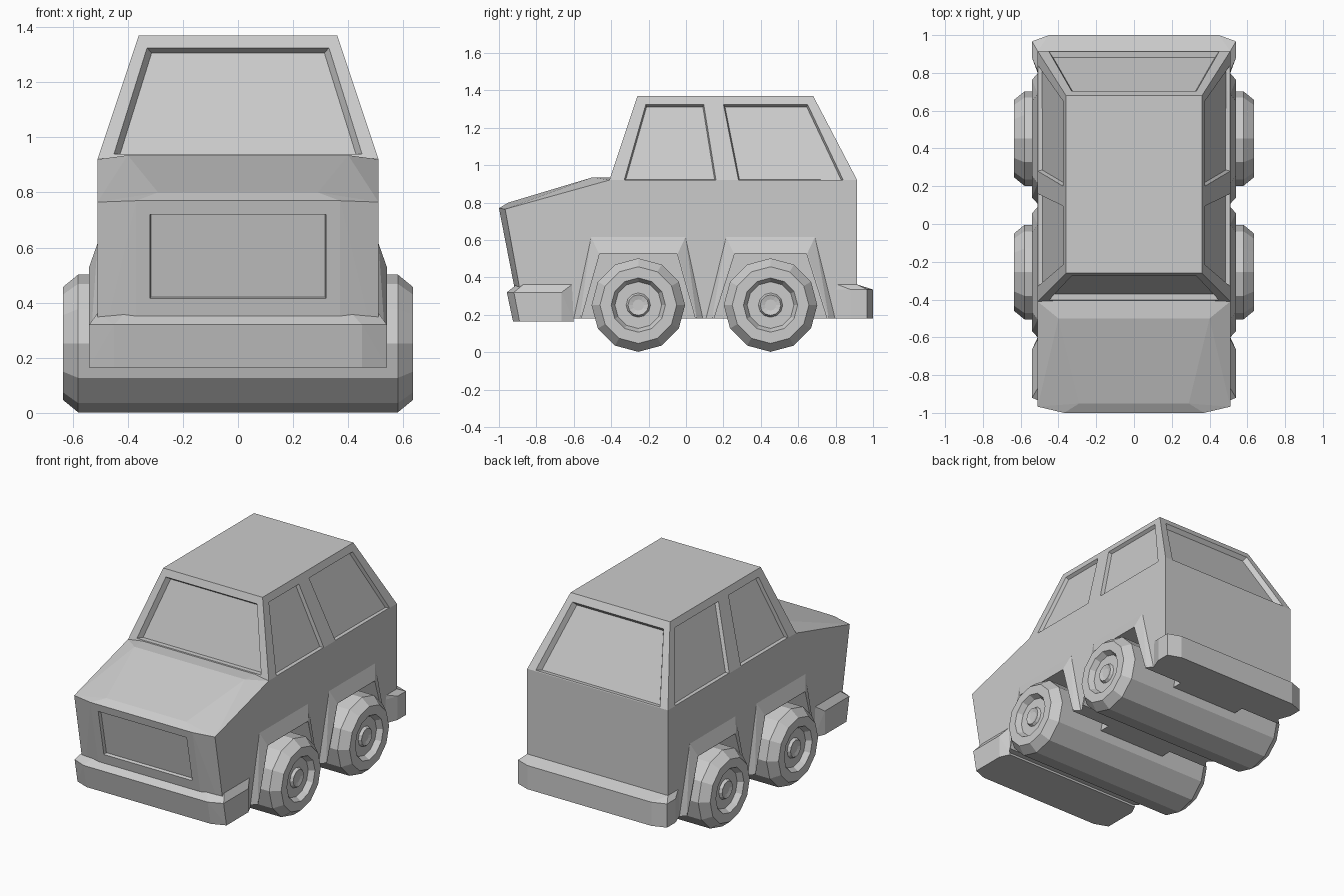
import bpy, bmesh, math
from mathutils import Vector

if "Cube" in bpy.data.objects:
    bpy.data.objects.remove(bpy.data.objects["Cube"])


def to_object(name, bm):
    bmesh.ops.recalc_face_normals(bm, faces=bm.faces)
    me = bpy.data.meshes.new(name)
    bm.to_mesh(me)
    bm.free()
    ob = bpy.data.objects.new(name, me)
    bpy.context.collection.objects.link(ob)
    return ob


def hull(name, pts):
    """Convex flat-faced solid around a handful of corner points."""
    bm = bmesh.new()
    for p in pts:
        bm.verts.new(p)
    bmesh.ops.convex_hull(bm, input=bm.verts[:])
    loose = [v for v in bm.verts if not v.link_faces]
    bmesh.ops.delete(bm, geom=loose, context='VERTS')
    bmesh.ops.dissolve_limit(bm, angle_limit=0.005, verts=bm.verts[:], edges=bm.edges[:])
    return to_object(name, bm)


def sym(pts):
    return [(s * x, y, z) for x, y, z in pts for s in (1, -1)]


def cut(target, cutter):
    m = target.modifiers.new("cut", 'BOOLEAN')
    m.operation = 'DIFFERENCE'
    m.solver = 'EXACT'
    m.object = cutter
    cutter.hide_render = True
    cutter.hide_set(True)


def recess(target, name, quad, centre, depth, taper):
    """Sink a tapered panel into a face of the target."""
    q = [Vector(p) for p in quad]
    mid = sum(q, Vector()) / len(q)
    n = (q[1] - q[0]).cross(q[2] - q[0]).normalized()
    if n.dot(mid - Vector(centre)) < 0:
        n = -n
    out = 1 + (1 - taper) * 0.3
    pts = [mid + (p - mid) * out + n * depth * 0.3 for p in q]
    pts += [mid + (p - mid) * taper - n * depth for p in q]
    cut(target, hull(name, pts))


# Lower body with tapered nose and raised bonnet
body = hull("body", sym([
    (.51, .915, .18), (.51, -.86, .18), (.37, -.885, .18),
    (.51, -.967, .765), (.37, -1.0, .77), (.29, -.95, .80),
    (.40, -.50, .935), (.51, -.41, .92), (.51, .915, .92)]))

# Grille panel
nose = lambda z: -1.0 + (.77 - z) * .115 / .59
recess(body, "grille_cutter",
       [(-.32, nose(.415), .415), (.32, nose(.415), .415),
        (.32, nose(.72), .72), (-.32, nose(.72), .72)], (0, 0, .5), .02, .985)

# Cabin
cabin = hull("cabin", sym([
    (.51, -.41, .92), (.51, .915, .92), (.36, -.26, 1.37), (.36, .68, 1.37)]))
cab_mid = (0, .2, 1.1)

# Windscreen and rear window
t = lambda z: (z - .92) / .45
for name, y0, slope, zb in (("windscreen_cutter", -.41, .15, .94),
                            ("rear_window_cutter", .915, -.235, .925)):
    zt = 1.325
    recess(cabin, name,
           [(-.45, y0 + slope * t(zb), zb), (.45, y0 + slope * t(zb), zb),
            (.33, y0 + slope * t(zt), zt), (-.33, y0 + slope * t(zt), zt)],
           cab_mid, .03, .95)

# Side windows
for s in (1, -1):
    for tag, ys in (("front", (-.33, .16, .095, -.215)), ("rear", (.28, .84, .65, .20))):
        quad = [(s * (.51 - .15 * t(z)), y, z) for y, z in zip(ys, (.922, .922, 1.325, 1.325))]
        recess(cabin, tag + "_side_window_cutter", quad, cab_mid, .022, .97)


# Wheels: each pair is one lathed 12-sided roller across the car
def wheel_pair(name, yc, zc=.252):
    half = [(.61, .03), (.617, .055), (.60, .065), (.60, .125), (.635, .145),
            (.635, .205), (.58, .25)]
    prof = half + [(-x, r) for x, r in reversed(half)]
    n = 12
    bm = bmesh.new()
    rings = [[bm.verts.new((x, yc + r * math.sin(2 * math.pi * i / n),
                            zc - r * math.cos(2 * math.pi * i / n))) for i in range(n)]
             for x, r in prof]
    for a, b in zip(rings, rings[1:]):
        for i in range(n):
            j = (i + 1) % n
            bm.faces.new((a[i], a[j], b[j], b[i]))
    bm.faces.new(rings[0])
    bm.faces.new(rings[-1])
    return to_object(name, bm)


# Wheel wells and flared arches
for tag, yc, wt in (("front", -.255, .212), ("rear", .452, .197)):
    wheel_pair(tag + "_wheels", yc)
    for s in (1, -1):
        well = hull(tag + "_well_cutter",
                    [(s * x, yc + d * w, z) for x in (.25, .65) for d in (1, -1)
                     for w, z in ((wt - .005, .525), (.327, .10))])
        arch = hull(tag + "_wheel_arch",
                    [(s * x, yc + d * w, z) for d in (1, -1) for x, w, z in
                     ((.50, wt + .045, .62), (.51, wt + .04, .615), (.54, wt, .53),
                      (.54, .312, .18), (.51, .345, .18), (.50, .345, .18))])
        cut(arch, well)
        cut(body, well)

# Bumpers
hull("front_bumper", sym([
    (.51, -.60, .165), (.54, -.665, .165), (.54, -.89, .165), (.45, -.925, .165),
    (.51, -.61, .32), (.54, -.665, .32), (.54, -.92, .32), (.45, -.958, .32),
    (.51, -.61, .362), (.51, -.87, .362), (.41, -.905, .362)]))
hull("rear_bumper", sym([
    (.51, .80, .18), (.54, .88, .18), (.54, .967, .18), (.45, 1.0, .18),
    (.51, .80, .335), (.54, .88, .335), (.54, .967, .335), (.45, 1.0, .335),
    (.51, .81, .362), (.51, .915, .362)]))
